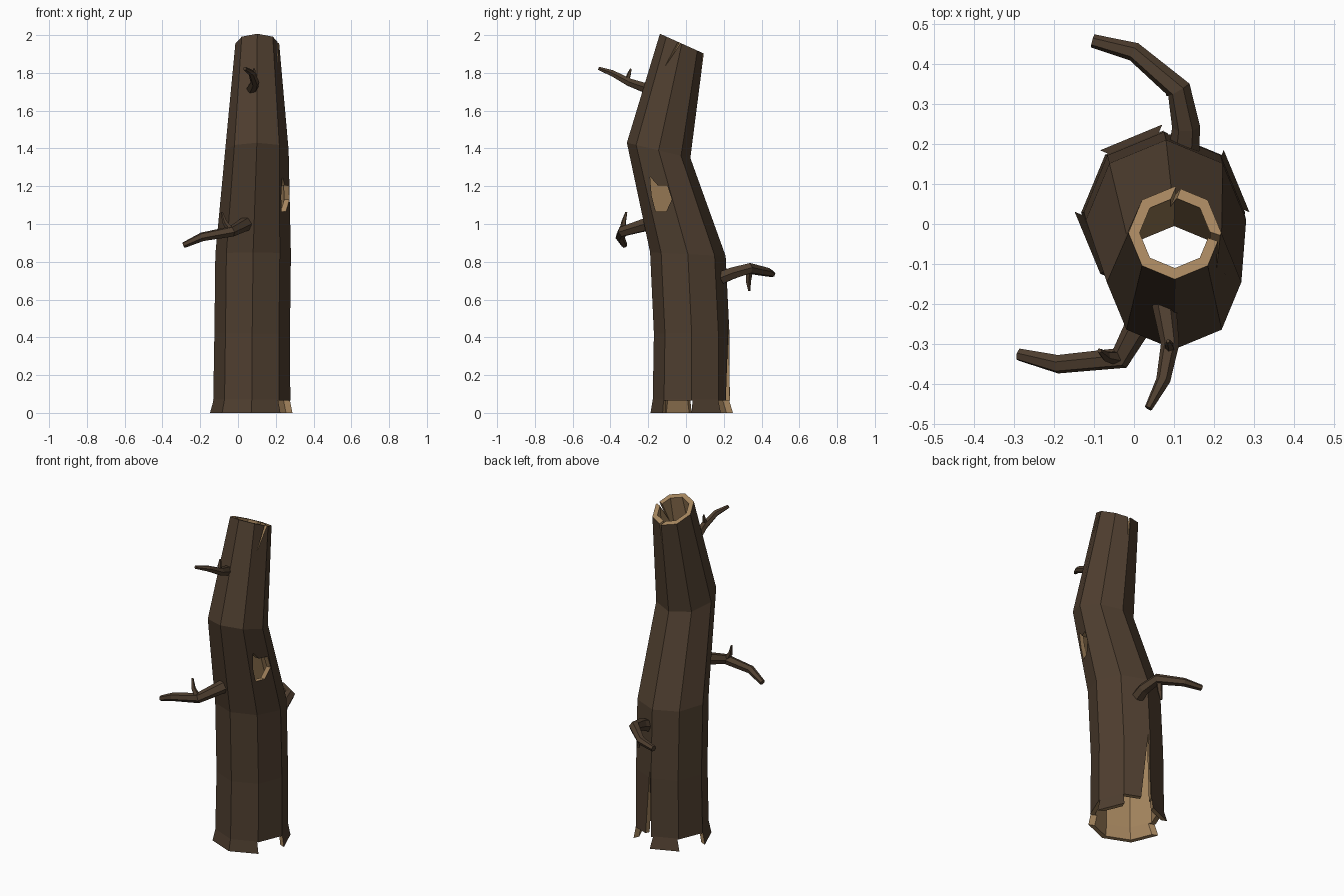
import bpy, bmesh, math
from mathutils import Vector

if "Cube" in bpy.data.objects:
    bpy.data.objects.remove(bpy.data.objects["Cube"])


def material(name, colour):
    m = bpy.data.materials.new(name)
    m.diffuse_color = (*colour, 1)
    m.use_nodes = True
    m.node_tree.nodes["Principled BSDF"].inputs["Base Color"].default_value = m.diffuse_color
    return m


BARK = material("dark bark", (0.078, 0.049, 0.029))
WOOD = material("pale wood", (0.376, 0.235, 0.112))


def make_object(name, bm):
    bmesh.ops.recalc_face_normals(bm, faces=bm.faces)
    me = bpy.data.meshes.new(name)
    bm.to_mesh(me)
    bm.free()
    me.materials.append(BARK)
    me.materials.append(WOOD)
    ob = bpy.data.objects.new(name, me)
    bpy.context.collection.objects.link(ob)
    return ob


# Hollow eight-sided trunk: centre x, y, z, radius, fore-aft tilt per ring
RINGS = [(0.07, 0.03, 0.0, 0.218, 0), (0.073, 0.028, 0.07, 0.204, 0),
         (0.075, 0.03, 0.42, 0.2, 0), (0.08, 0.01, 0.84, 0.2, -0.05),
         (0.1, -0.145, 1.39, 0.168, -0.24), (0.102, -0.022, 1.955, 0.116, -0.45)]
SIDES, WALL = 8, 0.028


def trunk_rings(bm, inset):
    rows = []
    for cx, cy, cz, r, tilt in RINGS:
        row = []
        for i in range(SIDES):
            a = 2 * math.pi * i / SIDES
            dx, dy = (r - inset) * math.cos(a), (r - inset) * math.sin(a)
            row.append(bm.verts.new((cx + dx, cy + dy, cz + tilt * dy)))
        rows.append(row)
    return rows


def bridge(bm, a, b, mat):
    n = len(a)
    for i in range(n):
        j = (i + 1) % n
        bm.faces.new((a[i], a[j], b[j], b[i])).material_index = mat


bm = bmesh.new()
outer, inner = trunk_rings(bm, 0), trunk_rings(bm, WALL)
for rows, mat in ((outer, 0), (inner, 1)):
    for lo, hi in zip(rows, rows[1:]):
        bridge(bm, lo, hi, mat)
bridge(bm, outer[0], inner[0], 1)
bridge(bm, outer[-1], inner[-1], 1)
trunk = make_object("trunk", bm)


# Cutters: an outline (sideways, height) pushed outward along an angle
def cutter(name, outline, centre, degrees, near, far):
    a = math.radians(degrees)
    n, t = Vector((math.cos(a), math.sin(a), 0)), Vector((-math.sin(a), math.cos(a), 0))
    c = Vector((*centre, 0))
    bm = bmesh.new()
    rows = [[bm.verts.new(c + n * d + t * u + Vector((0, 0, z))) for u, z in outline]
            for d in (near, far)]
    bridge(bm, rows[0], rows[1], 1)
    for row in rows:
        bm.faces.new(row).material_index = 1
    ob = make_object(name, bm)
    ob.hide_render = True
    return ob


BASE, TOP = (0.07, 0.03), (0.102, -0.022)
notch = [(-0.083, -0.1), (0.083, -0.1), (0.083, 0.066), (-0.083, 0.066)]
cutters = [cutter("notch_cutter", notch, BASE, d, 0.1, 0.35) for d in (-22.5, 67.5, 157.5)]
cutters += [
    cutter("base_crack_cutter", [(0.0, -0.12), (0.081, -0.12), (0.06, 0.48)],
           BASE, 67.5, 0.09, 0.36),
    cutter("right_crack_cutter", [(0.089, 2.1), (0.13, 2.1), (-0.045, 1.83)],
           TOP, -22.5, 0.04, 0.3),
    cutter("back_crack_cutter", [(0.035, 1.77), (0.05, 2.1), (0.02, 2.1)],
           TOP, 67.5, 0.04, 0.3),
    cutter("knot_hole_cutter", [(-0.182, 1.15), (-0.16, 1.065), (-0.105, 1.065), (-0.075, 1.13),
                                (-0.1, 1.205), (-0.15, 1.205), (-0.19, 1.25)],
           (0, 0), 0, 0.13, 0.4)]
for c in cutters:
    mod = trunk.modifiers.new(c.name, 'BOOLEAN')
    mod.operation, mod.solver, mod.object = 'DIFFERENCE', 'EXACT', c
bpy.context.view_layer.update()
cut = bpy.data.meshes.new_from_object(trunk.evaluated_get(bpy.context.evaluated_depsgraph_get()))
trunk.modifiers.clear()
trunk.data = cut
for c in cutters:
    bpy.data.objects.remove(c)


# Branches and twigs: tapered six-sided tubes along a path
def tube(name, path, radii, sides=6):
    pts = [Vector(p) for p in path]
    bm = bmesh.new()
    rows, quat, last = [], None, None
    for i, (p, r) in enumerate(zip(pts, radii)):
        ahead = (pts[min(i + 1, len(pts) - 1)] - p).normalized()
        behind = (p - pts[max(i - 1, 0)]).normalized()
        d = (ahead + behind).normalized()
        quat = d.to_track_quat('Z', 'Y') if quat is None else last.rotation_difference(d) @ quat
        last = d
        rows.append([bm.verts.new(p + quat @ Vector((r * math.cos(k * math.tau / sides),
                                                     r * math.sin(k * math.tau / sides), 0)))
                     for k in range(sides)])
    for a, b in zip(rows, rows[1:]):
        bridge(bm, a, b, 0)
    bm.faces.new(rows[0])
    bm.faces.new(rows[-1])
    return make_object(name, bm)


tube("left_branch", [(0.04, -0.2, 1.0), (-0.035, -0.335, 0.96), (-0.19, -0.35, 0.932),
                     (-0.287, -0.326, 0.888)], (0.038, 0.029, 0.024, 0.016))
tube("left_twig", [(-0.035, -0.335, 0.96), (-0.07, -0.33, 1.01), (-0.086, -0.316, 1.062)],
     (0.02, 0.013, 0.006), 5)
tube("upper_branch", [(0.075, -0.2, 1.715), (0.09, -0.3, 1.75), (0.073, -0.39, 1.798),
                      (0.036, -0.46, 1.823)], (0.03, 0.023, 0.018, 0.01))
tube("upper_twig", [(0.09, -0.315, 1.755), (0.088, -0.302, 1.79), (0.085, -0.292, 1.822)],
     (0.014, 0.011, 0.005), 5)
tube("back_branch", [(0.125, 0.185, 0.715), (0.13, 0.242, 0.738), (0.112, 0.335, 0.765),
                     (0.0, 0.43, 0.745), (-0.103, 0.457, 0.735)],
     (0.038, 0.035, 0.031, 0.024, 0.017))
tube("back_twig", [(0.1, 0.335, 0.755), (0.09, 0.33, 0.695), (0.085, 0.335, 0.645)],
     (0.02, 0.014, 0.006), 5)
